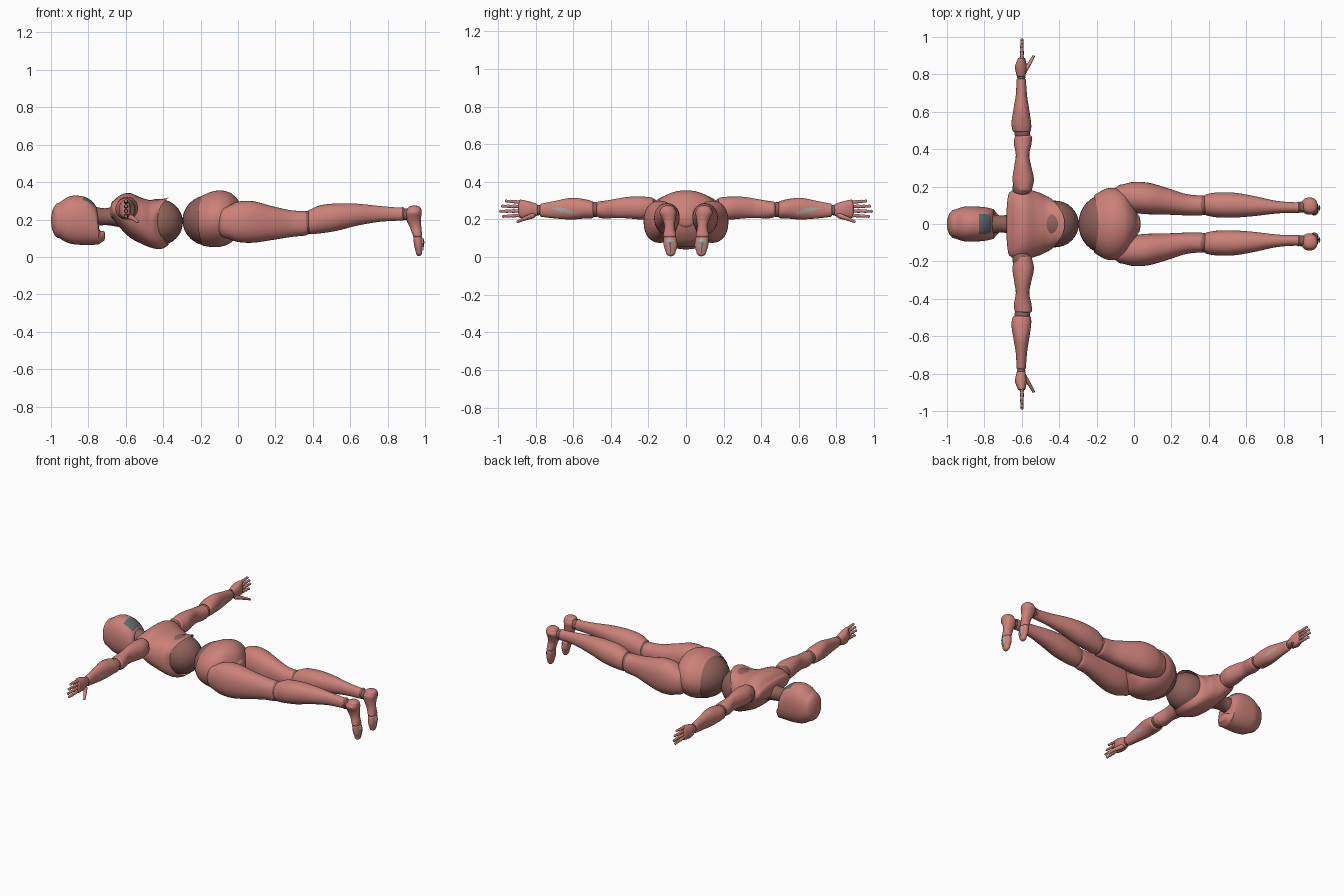
import bpy, bmesh, math
from mathutils import Vector

if "Cube" in bpy.data.objects:
    bpy.data.objects.remove(bpy.data.objects["Cube"])


def material(name, rgb):
    mat = bpy.data.materials.new(name)
    mat.use_nodes = True
    colour = (*rgb, 1)
    mat.diffuse_color = colour
    mat.node_tree.nodes["Principled BSDF"].inputs["Base Color"].default_value = colour
    return mat


SKIN = material("rose_shell", (.6, .22, .19))
JOINT = material("brown_joint", (.27, .12, .1))
GREY = material("light_grey", (.38, .38, .36))
DARK = material("dark_grey", (.12, .14, .14))


def finish(name, bm, mats, mirror, angle=50):
    bmesh.ops.recalc_face_normals(bm, faces=bm.faces[:])
    mesh = bpy.data.meshes.new(name)
    bm.to_mesh(mesh)
    bm.free()
    obj = bpy.data.objects.new(name, mesh)
    bpy.context.collection.objects.link(obj)
    for mat in mats:
        mesh.materials.append(mat)
    bpy.ops.object.select_all(action="DESELECT")
    obj.select_set(True)
    bpy.context.view_layer.objects.active = obj
    bpy.ops.object.shade_smooth_by_angle(angle=math.radians(angle))
    if mirror:
        mod = obj.modifiers.new("mirror", "MIRROR")
        mod.use_axis = (False, True, False)
        mod.use_mirror_merge = False
    return obj


def spline(rows, steps):
    """Smooth in-between cross-sections."""
    out = []
    last = len(rows) - 1
    for i in range(last):
        a, b, c, d = (rows[max(0, min(last, k))] for k in (i - 1, i, i + 1, i + 2))
        for s in range(steps):
            u = s / steps
            out.append([q + u / 2 * (r - p + u * (2 * p - 5 * q + 4 * r - w + u * (3 * (q - r) + w - p)))
                        for p, q, r, w in zip(a, b, c, d)])
    return out + [list(rows[-1])]


def loft(name, axis, rows, caps=(0, 0), power=2.0, mats=(SKIN,), mirror=True,
         sides=32, steps=5, warp=None, paint=None):
    """Each row: position on axis, then low and high edges of the two other axes."""
    rings = spline(rows, steps)

    def dome(row, length):
        out = []
        for k in range(1, 7):
            ang = k / 6 * math.pi / 2 * .97
            f = math.cos(ang)
            t, a, b, c, d = row
            m, n = (a + b) / 2, (c + d) / 2
            out.append([t + length * math.sin(ang), m + (a - m) * f, m + (b - m) * f,
                        n + (c - n) * f, n + (d - n) * f])
        return out

    if caps[0]:
        rings = dome(rings[0], -caps[0])[::-1] + rings
    if caps[1]:
        rings += dome(rings[-1], caps[1])
    bm = bmesh.new()
    loops = []
    for t, a, b, c, d in rings:
        loop = []
        for k in range(sides):
            ang = k / sides * math.tau
            p, q = (math.copysign(abs(v) ** (2 / power), v) for v in (math.cos(ang), math.sin(ang)))
            cross = [(a + b) / 2 + (b - a) / 2 * p, (c + d) / 2 + (d - c) / 2 * q]
            cross.insert("xyz".index(axis), t + (warp(t, p, q) if warp else 0))
            loop.append(bm.verts.new(cross))
        loops.append(loop)
    for one, two in zip(loops, loops[1:]):
        for k in range(sides):
            j = (k + 1) % sides
            bm.faces.new((one[k], one[j], two[j], two[k]))
    if caps[0]:
        bm.faces.new(loops[0])
    if caps[1]:
        bm.faces.new(loops[-1])
    bmesh.ops.recalc_face_normals(bm, faces=bm.faces[:])
    if paint:
        for face in bm.faces:
            face.material_index = int(paint(face.calc_center_median(), face.normal))
    return finish(name, bm, mats, mirror)


def ball(name, centre, radii, mirror=True):
    bm = bmesh.new()
    bmesh.ops.create_uvsphere(bm, u_segments=32, v_segments=20, radius=1)
    for v in bm.verts:
        v.co = Vector(c + r * w for c, r, w in zip(centre, radii, v.co))
    return finish(name, bm, (JOINT,), mirror)


# Head with a dark panel at the nape, and the neck
loft("head", "x", [(-.955, -.078, .078, .1, .29), (-.91, -.092, .092, .075, .32),
                   (-.86, -.094, .094, .066, .328), (-.8, -.09, .09, .064, .312),
                   (-.755, -.08, .08, .066, .26), (-.742, -.068, .068, .07, .15),
                   (-.72, -.045, .045, .085, .14)],
     caps=(.045, .01), power=2.25, mats=(SKIN, DARK), mirror=False, sides=64, steps=8,
     paint=lambda p, n: p.z > .27 and -.83 < p.x < -.765 and abs(p.y) < .052)
loft("neck", "x", [(-.79, -.06, .06, .16, .275), (-.71, -.045, .045, .17, .26),
                   (-.64, -.062, .062, .16, .28)], caps=(.01, .01), mats=(JOINT,), mirror=False)

# Torso shells and the two waist balls
loft("chest", "x", [(-.665, -.17, .17, .2, .3), (-.63, -.19, .19, .155, .33),
                    (-.58, -.19, .19, .105, .342), (-.52, -.172, .172, .072, .318),
                    (-.46, -.155, .155, .048, .302), (-.41, -.142, .142, .042, .308),
                    (-.37, -.125, .125, .065, .318)],
     caps=(.018, 0), power=2.3, mirror=False, sides=48,
     warp=lambda t, p, q: -.06 * p * p * max(0, (t + .5) / .13))
ball("chest_ball", (-.425, 0, .185), (.13, .125, .125), False)
ball("pelvis_ball", (-.15, 0, .195), (.147, .16, .137), False)
loft("pelvis", "x", [(-.19, -.152, .152, .06, .328), (-.14, -.188, .188, .053, .349),
                     (-.09, -.19, .19, .055, .355), (-.04, -.16, .16, .075, .342),
                     (0, -.095, .095, .12, .305), (.02, -.05, .05, .16, .26)],
     caps=(0, .015), mirror=False, sides=48,
     warp=lambda t, p, q: -.025 * p * p * max(0, (-t - .1) / .09))

# Legs
loft("thigh", "x", [(-.06, .08, .212, .1, .268), (0, .06, .225, .08, .295), (.08, .052, .22, .076, .298),
                    (.18, .05, .192, .09, .272), (.28, .046, .16, .106, .25),
                    (.36, .046, .152, .114, .244)], caps=(.055, .03), power=2.2)
ball("knee", (.375, .1, .185), (.06, .052, .062))
loft("calf", "x", [(.39, .045, .16, .122, .255), (.44, .036, .168, .126, .276),
                   (.53, .034, .168, .14, .286), (.64, .042, .15, .168, .284),
                   (.76, .056, .124, .188, .272), (.86, .06, .116, .194, .264),
                   (.88, .058, .12, .194, .268)], caps=(.025, .012), power=2.1)
ball("ankle", (.9, .09, .228), (.035, .03, .032))

# Feet, pointing down, with a grey diamond on the sole
loft("foot", "z", [(.115, .935, .985, .052, .122), (.16, .918, .98, .06, .115),
                   (.2, .9, .978, .055, .125), (.235, .895, .982, .05, .142),
                   (.255, .905, .98, .058, .135)], caps=(.015, .02), power=2.3)
loft("toe", "z", [(.03, .95, .985, .055, .108), (.06, .942, .988, .046, .118),
                  (.1, .937, .986, .05, .12)], caps=(.026, .012), power=2.3)
bm = bmesh.new()
diamond = [(.02, .082), (.085, .108), (.11, .085), (.085, .062)]
base = [bm.verts.new((.988, y, z)) for z, y in diamond]
tip = bm.verts.new((.997, .085, .08))
bm.faces.new(base)
for k in range(4):
    bm.faces.new((base[k], base[(k + 1) % 4], tip))
finish("sole_plate", bm, (GREY,), True, 10)

# Arms, with a grey sliver on each forearm
ball("shoulder", (-.6, .19, .26), (.05, .05, .055))
loft("upper_arm", "y", [(.185, -.64, -.545, .205, .318), (.24, -.65, -.535, .2, .322),
                        (.31, -.64, -.55, .206, .32), (.37, -.632, -.56, .208, .31),
                        (.43, -.642, -.548, .205, .3), (.465, -.638, -.545, .21, .296)],
     caps=(.02, .015), power=2.1)
ball("elbow", (-.597, .485, .253), (.042, .04, .04))
loft("forearm", "y", [(.5, -.65, -.55, .206, .298), (.54, -.655, -.55, .205, .308),
                      (.61, -.645, -.56, .2, .315), (.69, -.632, -.572, .205, .3),
                      (.77, -.628, -.578, .214, .284)],
     caps=(.014, .01), power=2.1, mats=(SKIN, GREY), sides=64, steps=8,
     paint=lambda p, n: n.x > 0 and abs(p.z - .247 - (p.y - .645) * .2)
     < .013 * (1 - ((p.y - .645) / .065) ** 2))
ball("wrist", (-.603, .785, .25), (.022, .02, .028))

# Hands: palm, four fingers stacked in height, thumb reaching down
loft("palm", "y", [(.795, -.628, -.58, .218, .284), (.84, -.636, -.574, .208, .298),
                   (.88, -.622, -.58, .208, .306)], caps=(.01, .012), power=2.4)
for k, (name, end) in enumerate((("index", .97), ("middle", .985), ("ring", .975), ("little", .955))):
    z = .222 + k * .0235
    rows = []
    for j in range(7):
        t = j / 6
        r = (.0115 if j % 2 == 0 else .009) - .003 * t
        zc = z + (z - .257) * .15 * t
        rows.append((.885 + (end - .885) * t, -.599 - r, -.599 + r, zc - r, zc + r))
    loft(name + "_finger", "y", rows, caps=(.006, .008), sides=14, steps=2)
loft("thumb", "y", [(.815, -.604, -.572, .205, .235), (.85, -.576, -.552, .196, .22),
                    (.87, -.562, -.542, .19, .21), (.895, -.546, -.53, .181, .196)],
     caps=(.012, .007), sides=16, steps=3)
